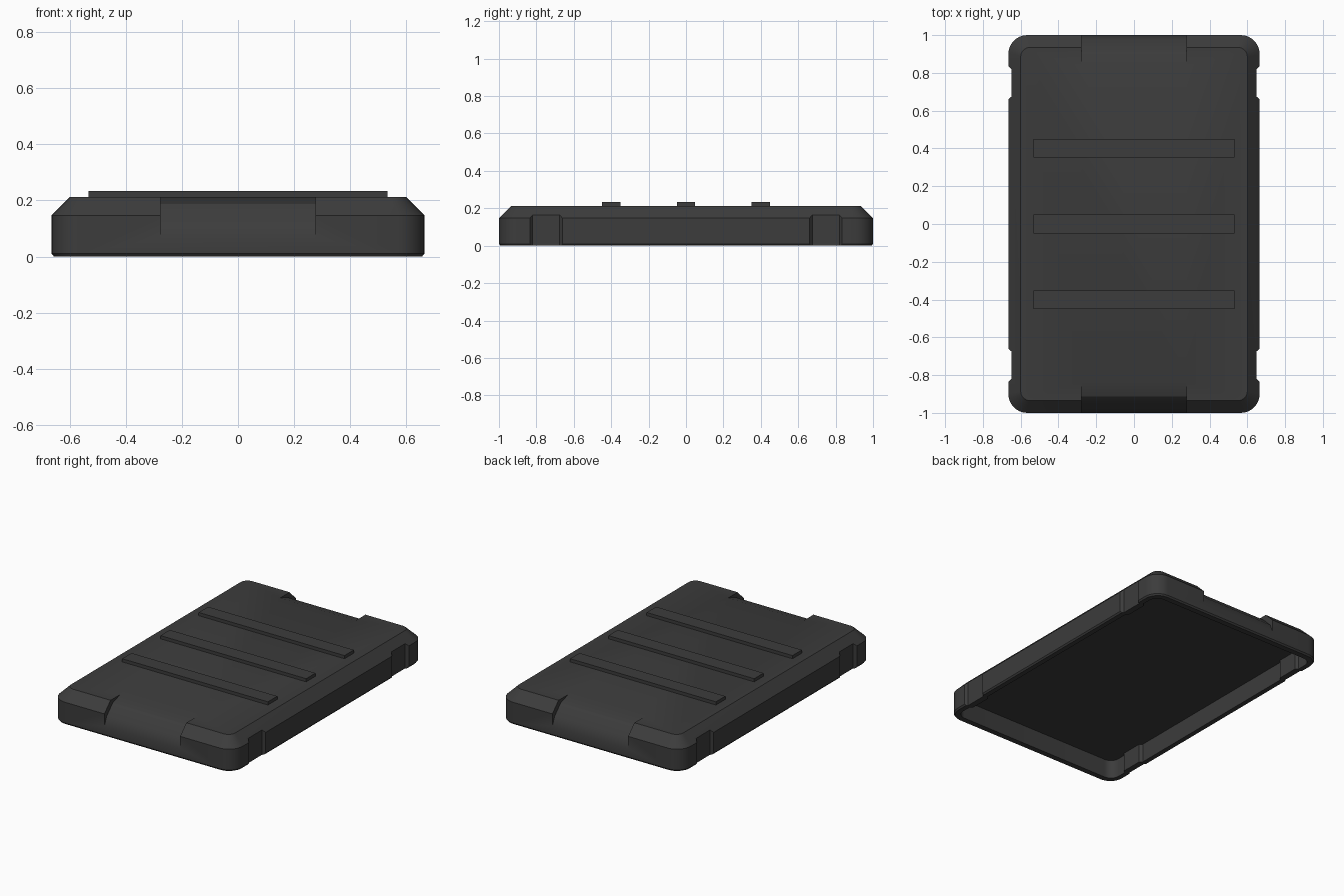
import bpy, bmesh, math

cube = bpy.data.objects.get("Cube")
if cube:
    bpy.data.objects.remove(cube)

plastic = bpy.data.materials.new("dark_grey_plastic")
plastic.use_nodes = True
GREY = (0.045, 0.045, 0.045, 1)
plastic.diffuse_color = GREY
plastic.node_tree.nodes["Principled BSDF"].inputs["Base Color"].default_value = GREY

HALF_X, HALF_Y, TOP = 0.665, 1.0, 0.212
GROOVE = 0.017


def outline(w, h, r, jog=0.0, steps=8):
    """Rounded rectangle, optionally stepping inward at the side grooves."""
    quarter = []
    if jog:
        quarter += [(w, 0.66), (w - jog, 0.675), (w - jog, 0.82), (w, 0.835)]
    for i in range(steps + 1):
        a = math.pi / 2 * i / steps
        quarter.append((w - r + r * math.cos(a), h - r + r * math.sin(a)))
    left = [(-x, y) for x, y in reversed(quarter)]
    half = quarter + left
    return half + [(-x, -y) for x, y in half]


def loft(name, loops):
    """Solid through a stack of matching closed loops of 3D points."""
    bm = bmesh.new()
    rings = [[bm.verts.new(p) for p in loop] for loop in loops]
    for a, b in zip(rings, rings[1:]):
        for i in range(len(a)):
            j = (i + 1) % len(a)
            bm.faces.new((a[i], a[j], b[j], b[i]))
    bm.faces.new(list(reversed(rings[0])))
    bm.faces.new(rings[-1])
    bmesh.ops.recalc_face_normals(bm, faces=bm.faces)
    mesh = bpy.data.meshes.new(name)
    bm.to_mesh(mesh)
    bm.free()
    mesh.materials.append(plastic)
    obj = bpy.data.objects.new(name, mesh)
    bpy.context.collection.objects.link(obj)
    return obj


def at_height(points, z):
    return [(x, y, z) for x, y in points]


def activate(obj):
    bpy.ops.object.select_all(action='DESELECT')
    obj.select_set(True)
    bpy.context.view_layer.objects.active = obj


def cut(target, cutter):
    cutter.hide_render = True
    mod = target.modifiers.new("cut", 'BOOLEAN')
    mod.operation, mod.solver, mod.object = 'DIFFERENCE', 'EXACT', cutter
    activate(target)
    bpy.ops.object.modifier_apply(modifier=mod.name)
    bpy.data.objects.remove(cutter)


# Outer shell: bottom edge bevel, upright wall, sloped shoulder
shell = loft("case_shell", [
    at_height(outline(HALF_X - inset, HALF_Y - inset, radius), z)
    for inset, radius, z in [(0.008, 0.092, 0), (0, 0.1, 0.01),
                             (0, 0.1, 0.147), (0.065, 0.05, TOP)]])

# Hollow underside
hollow = outline(HALF_X - 0.04, HALF_Y - 0.045, 0.06, GROOVE)
cut(shell, loft("hollow_cutter", [at_height(hollow, -0.1), at_height(hollow, 0.125)]))

# Upright grooves near the four corners
for sx in (-1, 1):
    for sy in (-1, 1):
        deep = HALF_X - GROOVE
        groove = [(HALF_X, 0.66), (deep, 0.675), (deep, 0.82), (HALF_X, 0.835),
                  (0.8, 0.835), (0.8, 0.66)]
        groove = [(sx * x, sy * y) for x, y in groove]
        cut(shell, loft("groove_cutter", [at_height(groove, -0.1), at_height(groove, 0.4)]))

# Scooped latch recesses at both ends
recess = [(0.835, TOP), (0.912, 0.187), (0.977, 0.122), (1.0, 0.065),
          (1.1, 0.065), (1.1, 0.4), (0.835, 0.4)]
for sy in (-1, 1):
    cut(shell, loft("recess_cutter", [[(x, sy * y, z) for y, z in recess]
                                      for x in (-0.277, 0.277)]))

activate(shell)
bpy.ops.object.shade_smooth_by_angle(angle=math.radians(25))

# Raised ribs across the top
for name, y in (("front_rib", -0.4), ("middle_rib", 0), ("back_rib", 0.4)):
    bar = [(-0.533, y - 0.049), (0.533, y - 0.049), (0.533, y + 0.049), (-0.533, y + 0.049)]
    loft(name, [at_height(bar, TOP - 0.01), at_height(bar, 0.233)])
